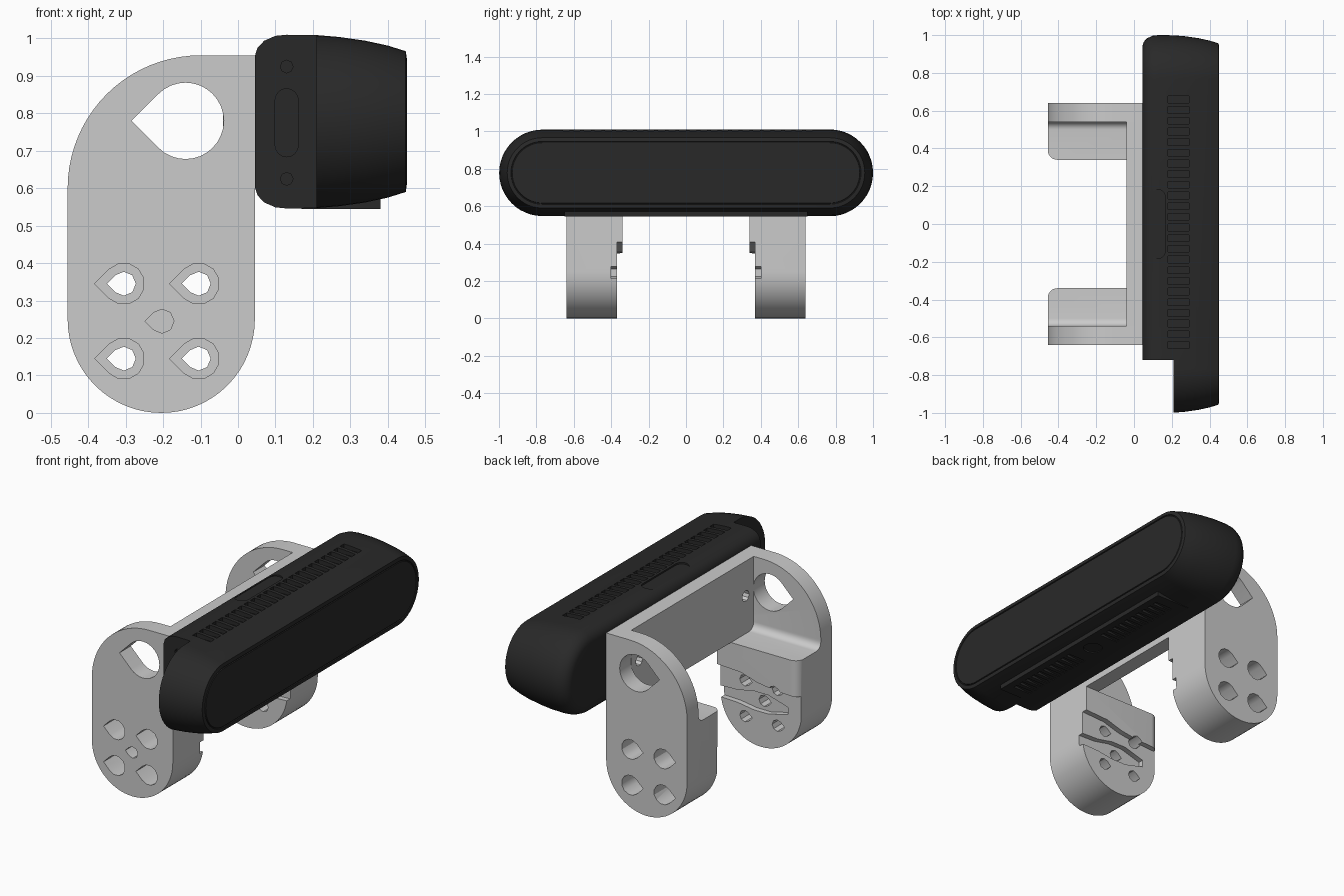
import bpy, bmesh
from math import sin, cos, pi, radians

if "Cube" in bpy.data.objects:
    bpy.data.objects.remove(bpy.data.objects["Cube"])

CZ = 0.778  # height of the camera axis


def make(name, bm):
    bmesh.ops.recalc_face_normals(bm, faces=bm.faces)
    me = bpy.data.meshes.new(name)
    bm.to_mesh(me)
    bm.free()
    ob = bpy.data.objects.new(name, me)
    bpy.context.collection.objects.link(ob)
    return ob


def prism(name, outlines, axis, a, b):
    """Extrude 2D outlines along an axis from a to b."""
    place = {'x': lambda p, d: (d, p[0], p[1]),
             'y': lambda p, d: (p[0], d, p[1]),
             'z': lambda p, d: (p[0], p[1], d)}[axis]
    bm = bmesh.new()
    for pts in outlines:
        lo = [bm.verts.new(place(p, a)) for p in pts]
        hi = [bm.verts.new(place(p, b)) for p in pts]
        bm.faces.new(lo)
        bm.faces.new(hi[::-1])
        for i in range(len(pts)):
            j = (i + 1) % len(pts)
            bm.faces.new((lo[i], lo[j], hi[j], hi[i]))
    return make(name, bm)


def boolean(ob, cutter, op='DIFFERENCE'):
    mod = ob.modifiers.new("cut", 'BOOLEAN')
    mod.operation, mod.solver, mod.object = op, 'EXACT', cutter
    bpy.context.view_layer.objects.active = ob
    bpy.ops.object.modifier_apply(modifier=mod.name)
    bpy.data.objects.remove(cutter)


def cut(ob, outlines, axis, a, b):
    boolean(ob, prism("cutter", outlines, axis, a, b))


def arc(cx, cy, r, a0, a1, n):
    return [(cx + r * cos(radians(a0 + (a1 - a0) * i / n)),
             cy + r * sin(radians(a0 + (a1 - a0) * i / n))) for i in range(n + 1)]


def circle(cx, cy, r, n=16):
    return arc(cx, cy, r, 0, 360, n)[:-1]


def teardrop(cx, cy, r, n):
    return arc(cx, cy, r, -135, 135, n) + [(cx - r * 1.414, cy)]


def rect(x0, y0, x1, y1):
    return [(x0, y0), (x1, y0), (x1, y1), (x0, y1)]


def pill(cx, cy, half, r, n=8):
    """Upright stadium, long in the second coordinate."""
    return arc(cx, cy + half, r, 0, 180, n) + arc(cx, cy - half, r, 180, 360, n)


def stadium(r, half=0.768, n=24):
    return arc(half, CZ, r, -90, 90, n) + arc(-half, CZ, r, 90, 270, n)


def finish(ob, mat=None):
    if mat:
        ob.data.materials.clear()
        ob.data.materials.append(mat)
    bpy.ops.object.select_all(action='DESELECT')
    ob.select_set(True)
    bpy.context.view_layer.objects.active = ob
    bpy.ops.object.shade_smooth_by_angle(angle=radians(30))


black = bpy.data.materials.new("black_shell")
black.diffuse_color = (0.022, 0.022, 0.022, 1)
black.use_nodes = True
black.node_tree.nodes["Principled BSDF"].inputs["Base Color"].default_value = black.diffuse_color

# camera body: stadium sections lofted from back to front, with window groove
sections = [(0.045, 0.175), (0.052, 0.197), (0.07, 0.216), (0.10, 0.229),
            (0.13, 0.232), (0.21, 0.231), (0.27, 0.226), (0.34, 0.216),
            (0.40, 0.203), (0.448, 0.188), (0.451, 0.168), (0.446, 0.166),
            (0.446, 0.163), (0.451, 0.161)]
bm = bmesh.new()
rings = [[bm.verts.new((x, y, z)) for y, z in stadium(r)] for x, r in sections]
for r0, r1 in zip(rings, rings[1:]):
    for i in range(len(r0)):
        j = (i + 1) % len(r0)
        bm.faces.new((r0[i], r0[j], r1[j], r1[i]))
bm.faces.new(rings[0])
bm.faces.new(rings[-1][::-1])
body = make("camera_body", bm)

# stepped end, port slot and screw holes on the end face
cut(body, [rect(-0.2, -1.2, 0.21, -0.72)], 'z', 0.3, 1.3)
cut(body, [pill(0.13, 0.775, 0.06, 0.031), circle(0.13, 0.925, 0.017, 8),
           circle(0.13, 0.625, 0.017, 8)], 'y', -0.8, -0.705)

# top vents and button recess
vents = [rect(0.18, y - 0.018, 0.29, y + 0.018)
         for y in [-0.64 + 0.0565 * i for i in range(24)]]
cut(body, vents, 'z', 0.985, 1.1)
cut(body, [pill(0.1275, 0, 0.145, 0.0375)], 'z', 1.001, 1.1)
finish(body, black)

# bottom foot with vents and mounting hole
foot = prism("camera_foot", [rect(0.17, -0.65, 0.38, 0.65)], 'z', 0.545, 0.61)
slots = [rect(0.23, s * (0.13 + 0.048 * i), 0.34, s * (0.155 + 0.048 * i))
         for s in (-1, 1) for i in range(10)]
cut(foot, slots + [circle(0.285, 0, 0.05, 20)], 'z', 0.5, 0.57)
finish(foot, black)

# bracket side plates: thin above, thick blocks below
profile = ([(0.045, 0.955)] + arc(-0.1, 0.6, 0.355, 90, 180, 20)
           + arc(-0.205, 0.25, 0.25, 180, 360, 32))
screws = [(x, z) for x in (-0.305, -0.105) for z in (0.145, 0.345)]


def side_plate(name, s):
    ob = prism(name, [profile], 'y', s * 0.3, s * 0.64)
    # rounded inner back corner
    corner = ([(0.1, s * 0.34)]
              + [(x, s * y) for x, y in arc(-0.406, 0.39, 0.05, 270, 180, 8)]
              + [(-0.456, s * 0.7), (0.1, s * 0.7)])
    boolean(ob, prism("cutter", [corner], 'z', -0.1, 1.1), 'INTERSECT')
    # upper inside cleared down to a filleted ledge
    ledge = ([(s * 0.2, 0.55)]
             + [(s * y, z) for y, z in arc(0.5, 0.59, 0.04, 270, 360, 6)]
             + [(s * 0.54, 1.1), (s * 0.2, 1.1)])
    cut(ob, [ledge], 'x', -0.6, 0.2)
    # stepped recess and arm-shaped pocket on the inside
    cut(ob, [[(0.1, -0.1), (0.1, 0.41), (-0.1, 0.40), (-0.2, 0.37),
              (-0.3, 0.355), (-0.5, 0.345), (-0.5, -0.1)]], 'y', s * 0.2, s * 0.37)
    cut(ob, [[(0.1, 0.275), (-0.06, 0.28), (-0.16, 0.3), (-0.25, 0.3),
              (-0.37, 0.265), (-0.37, 0.225), (-0.25, 0.195), (-0.16, 0.195),
              (-0.06, 0.21), (0.1, 0.215)]], 'y', s * 0.3, s * 0.4)
    # large opening, screw holes and their counterbores
    cut(ob, [teardrop(-0.14, 0.78, 0.102, 24)]
        + [teardrop(x, z, 0.032, 6) for x, z in screws], 'y', s * 0.2, s * 0.8)
    cut(ob, [teardrop(x, z, 0.055, 9) for x, z in screws], 'y', s * 0.46, s * 0.8)
    if s < 0:
        cut(ob, [teardrop(-0.203, 0.245, 0.032, 6)], 'y', s * 0.2, s * 0.8)
    finish(ob)


side_plate("front_side_plate", -1)
side_plate("back_side_plate", 1)

# cross web joining the plates, with two screw holes
web = prism("cross_web", [rect(-0.04, -0.54, 0.045, 0.54)], 'z', 0.55, 0.955)
cut(web, [circle(s * 0.47, 0.76, 0.03, 10) for s in (-1, 1)], 'x', -0.2, 0.2)
finish(web)
